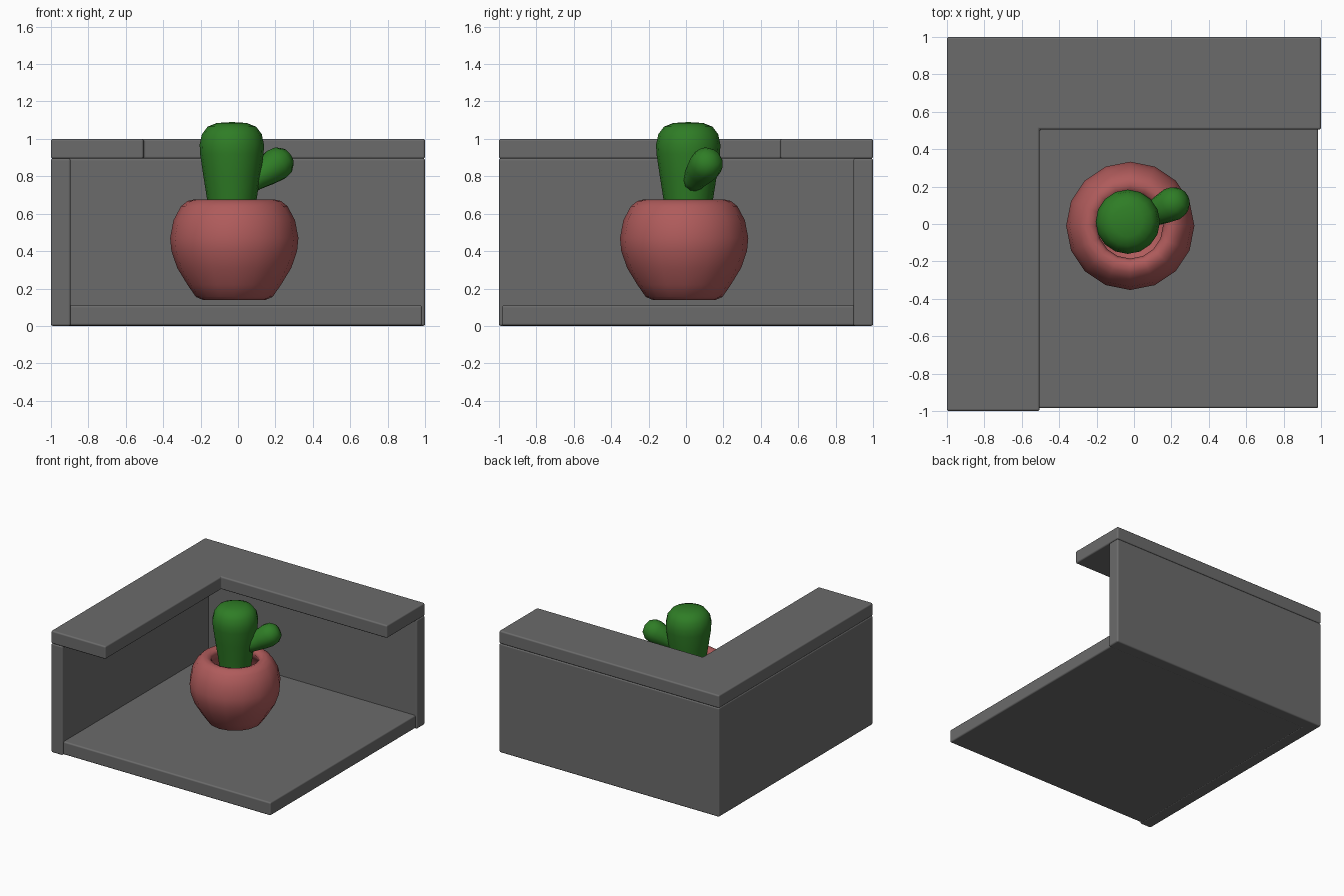
import bpy, bmesh, math
from mathutils import Vector

cube = bpy.data.objects.get("Cube")
if cube:
    bpy.data.objects.remove(cube, do_unlink=True)


def material(name, rgb):
    m = bpy.data.materials.new(name)
    m.use_nodes = True
    m.diffuse_color = (*rgb, 1)
    m.node_tree.nodes["Principled BSDF"].inputs["Base Color"].default_value = (*rgb, 1)
    return m


stone = material("grey stone", (0.147, 0.147, 0.147))
clay = material("red clay", (0.43, 0.105, 0.105))
plant = material("cactus green", (0.028, 0.205, 0.019))


def finish(name, bm, mat):
    bmesh.ops.recalc_face_normals(bm, faces=bm.faces)
    mesh = bpy.data.meshes.new(name)
    bm.to_mesh(mesh)
    bm.free()
    mesh.materials.append(mat)
    mesh.shade_smooth()
    obj = bpy.data.objects.new(name, mesh)
    bpy.context.collection.objects.link(obj)
    return obj


def slab(name, outline, z0, z1):
    """Extrude a plan outline into a slab with softly rounded edges."""
    bm = bmesh.new()
    face = bm.faces.new([bm.verts.new((x, y, z0)) for x, y in outline])
    ext = bmesh.ops.extrude_face_region(bm, geom=[face])["geom"]
    top = [v for v in ext if isinstance(v, bmesh.types.BMVert)]
    bmesh.ops.translate(bm, verts=top, vec=(0, 0, z1 - z0))
    obj = finish(name, bm, stone)
    bevel = obj.modifiers.new("rounded edges", "BEVEL")
    bevel.width = 0.012
    bevel.segments = 3
    bevel.harden_normals = True
    return obj


def box(x0, x1, y0, y1):
    return [(x0, y0), (x1, y0), (x1, y1), (x0, y1)]


def lathe(name, profile, sides, mat, origin, axis=(0, 0, 1)):
    """Spin a (radius, height) profile; the axis may be tilted."""
    bm = bmesh.new()
    verts = [bm.verts.new((r, 0, z)) for r, z in profile]
    edges = [bm.edges.new(pair) for pair in zip(verts, verts[1:])]
    bmesh.ops.spin(bm, geom=verts + edges, cent=(0, 0, 0), axis=(0, 0, 1),
                   angle=math.tau, steps=sides, use_merge=True)
    bmesh.ops.remove_doubles(bm, verts=bm.verts, dist=0.0005)
    obj = finish(name, bm, mat)
    obj.location = origin
    obj.rotation_euler = Vector(axis).to_track_quat("Z", "Y").to_euler()
    return obj


# Corner alcove: floor, two walls and an L-shaped top ledge
slab("floor", box(-0.91, 0.985, -0.985, 0.91), 0.002, 0.11)
slab("left_wall", box(-1, -0.895, -1, 1), 0, 0.896)
slab("back_wall", box(-0.99, 1, 0.895, 1), 0, 0.896)
slab("top_ledge", [(-1, -1), (-0.505, -1), (-0.505, 0.505),
                   (1, 0.505), (1, 1), (-1, 1)], 0.894, 1)

# Hollow round pot
lathe("pot", [(0, 0.14), (0.17, 0.14), (0.205, 0.155), (0.25, 0.22), (0.305, 0.31),
              (0.336, 0.4), (0.343, 0.47), (0.325, 0.565), (0.285, 0.64),
              (0.25, 0.668), (0.22, 0.675), (0.19, 0.665), (0.175, 0.64),
              (0.2, 0.59), (0.28, 0.5), (0.28, 0.4), (0.19, 0.2), (0, 0.19)],
      16, clay, (-0.02, -0.01, 0))

# Cactus trunk, widening to a domed top
lathe("cactus_trunk", [(0, 0.4), (0.1, 0.4), (0.115, 0.55), (0.133, 0.68),
                       (0.152, 0.8), (0.17, 0.92), (0.172, 0.97), (0.16, 1.025),
                       (0.13, 1.065), (0.08, 1.085), (0, 1.09)],
      16, plant, (-0.033, 0.012, 0))

# Side arm with a rounded tip
lathe("cactus_arm", [(0, 0), (0.055, 0), (0.063, 0.07), (0.08, 0.15), (0.09, 0.215),
                     (0.082, 0.26), (0.052, 0.297), (0, 0.31)],
      12, plant, (0.04, 0.02, 0.75), (0.76, 0.4, 0.52))
